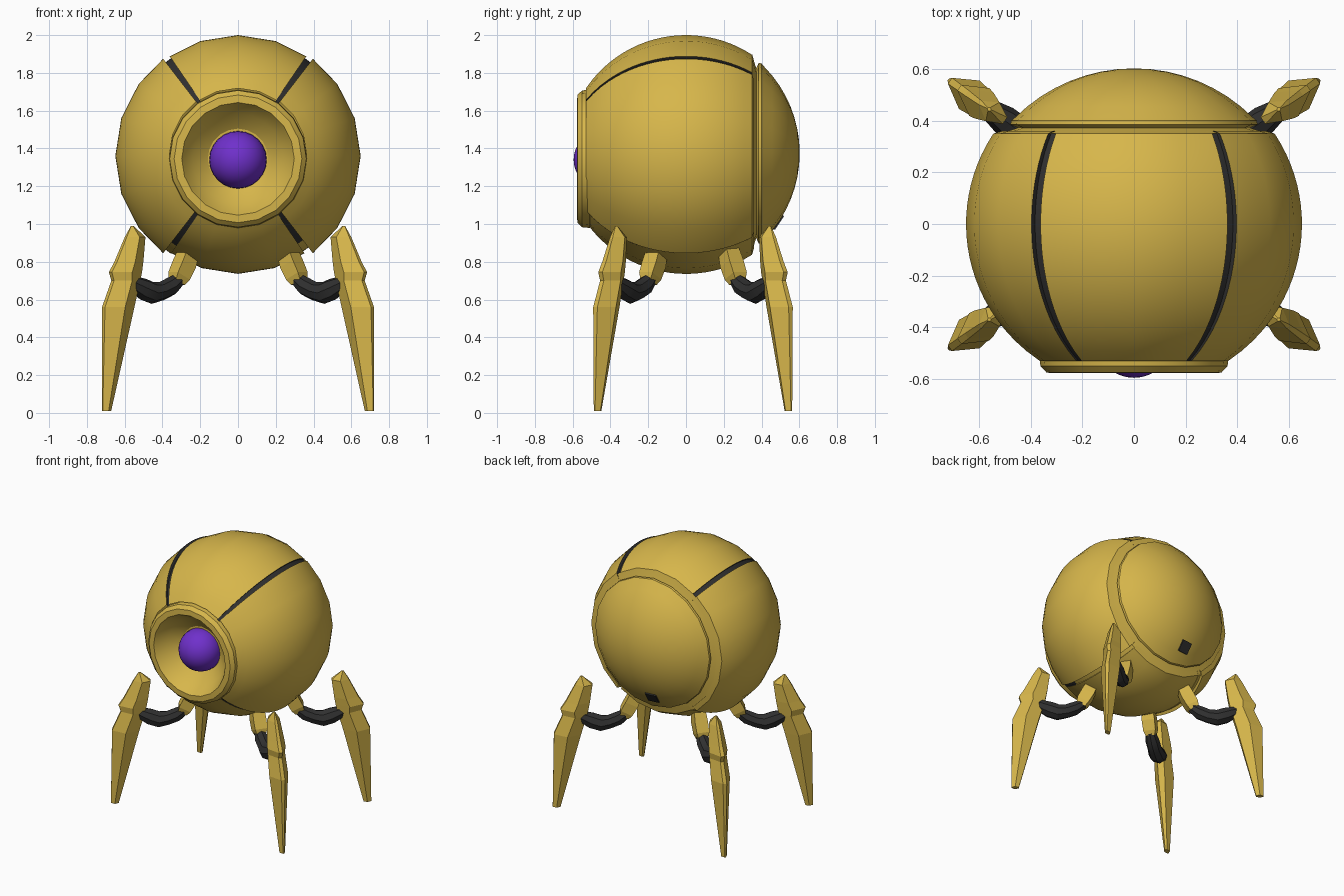
import bpy, bmesh, math
from mathutils import Matrix, Vector

cube = bpy.data.objects.get("Cube")
if cube:
    bpy.data.objects.remove(cube)


def material(name, rgb):
    m = bpy.data.materials.new(name)
    m.use_nodes = True
    m.diffuse_color = (*rgb, 1)
    m.node_tree.nodes["Principled BSDF"].inputs["Base Color"].default_value = (*rgb, 1)
    return m


GOLD = material("gold", (0.68, 0.47, 0.07))
DARK = material("charcoal", (0.03, 0.03, 0.03))
PURPLE = material("purple", (0.16, 0.03, 0.6))
MID = 1.36      # height of the body's axis
R = 0.64        # body radius


def finish(name, bm, mats, smooth=None):
    bmesh.ops.remove_doubles(bm, verts=bm.verts, dist=0.0001)
    bmesh.ops.recalc_face_normals(bm, faces=bm.faces)
    mesh = bpy.data.meshes.new(name)
    bm.to_mesh(mesh)
    bm.free()
    ob = bpy.data.objects.new(name, mesh)
    bpy.context.collection.objects.link(ob)
    for m in mats:
        mesh.materials.append(m)
    if smooth:
        bpy.ops.object.select_all(action='DESELECT')
        ob.select_set(True)
        bpy.context.view_layer.objects.active = ob
        bpy.ops.object.shade_smooth_by_angle(angle=math.radians(smooth))
    return ob


def skin(bm, rings, caps=False):
    """Join equal closed rings of points with quads."""
    loops = [[bm.verts.new(p) for p in ring] for ring in rings]
    for a, b in zip(loops, loops[1:]):
        for i in range(len(a)):
            j = (i + 1) % len(a)
            bm.faces.new((a[i], a[j], b[j], b[i]))
    if caps:
        bm.faces.new(loops[0])
        bm.faces.new(loops[-1])


def lathe(name, profile, z, steps=20, smooth=30):
    """Turn (radius, y) points around the front-to-back axis."""
    bm = bmesh.new()
    turns = [math.tau * i / steps for i in range(steps)]
    skin(bm, [[(r * math.cos(t), y, z + r * math.sin(t)) for t in turns] for r, y in profile])
    return finish(name, bm, [GOLD], smooth)


# Body shell: four panels parted by sunken seams
def shell():
    bm = bmesh.new()
    ys = [-0.53 + 0.88 * i / 22 for i in range(23)]
    profile = [(math.sqrt(R * R - y * y), y) for y in ys] + [(0.5, 0.36)]
    seam = 1.6
    columns = []    # angle, radius factor, kind of the strip that follows
    for start, end, factor in ((-54, 54, 1.015), (54, 126, 1.0),
                               (126, 234, 1.015), (234, 306, 0.975)):
        count = round((end - start) / 18)
        inset = min(factor, 1.0) - 0.02
        for k in range(count + 1):
            a = start + 18 * k
            a += seam if k == 0 else -seam if k == count else 0
            columns.append((a, factor, "panel" if k < count else "wall"))
        columns.append((end - seam, inset, "seam"))
        columns.append((end + seam, inset, "wall"))
    grid = []
    for a, factor, kind in columns:
        t = math.radians(a)
        grid.append([bm.verts.new((r * factor * math.cos(t), y, MID + r * factor * math.sin(t)))
                     for r, y in profile])
    for i, (a, factor, kind) in enumerate(columns):
        p, q = grid[i], grid[(i + 1) % len(grid)]
        for k in range(len(profile) - 1):
            f = bm.faces.new((p[k], p[k + 1], q[k + 1], q[k]))
            below = a > 180
            if kind != "panel" and not (below and profile[k][1] > -0.28):
                f.material_index = 1
    return finish("body_shell", bm, [GOLD, DARK], 30)


shell()

# Back cap with a stepped rim
cap_r, cap_y = 0.652, -0.05
cap = [(0.525, 0.35), (0.47, 0.365), (0.45, 0.372), (0.478, 0.385), (0.475, 0.4)]
for i in range(9):
    a = math.asin(0.46 / cap_r) * (1 - i / 8)
    cap.append((max(cap_r * math.sin(a), 0.0), cap_y + cap_r * math.cos(a)))
lathe("back_cap", cap, 1.375, smooth=25)

# Eye socket: raised ring and bowl
lathe("eye_socket", [(0.345, -0.48), (0.366, -0.51), (0.362, -0.55), (0.338, -0.575),
                     (0.298, -0.577), (0.287, -0.56), (0.24, -0.49), (0.16, -0.43),
                     (0, -0.42)], 1.345)

# Eye ball
bm = bmesh.new()
bmesh.ops.create_uvsphere(bm, u_segments=24, v_segments=16, radius=0.152,
                          matrix=Matrix.Translation((0, -0.443, 1.34))
                          @ Matrix.Rotation(math.pi / 2, 4, 'X'))
finish("eye_ball", bm, [PURPLE], 60)

# Small dark port low on the back cap
bm = bmesh.new()
normal = Vector((-0.09, 0.82, -0.56)).normalized()
spot = Vector((0, cap_y, 1.375)) + normal * (cap_r + 0.001)
bmesh.ops.create_cube(bm, size=1, matrix=Matrix.Translation(spot)
                      @ normal.to_track_quat('Z', 'Y').to_matrix().to_4x4()
                      @ Matrix.Diagonal((0.085, 0.085, 0.009, 1)))
finish("back_port", bm, [DARK])


# Legs, each built in an upright plane turned outwards
HEADING = math.radians(36)
LEG_Y = 0.037


def place(s, w, z, sx, sy):
    x = s * math.cos(HEADING) - w * math.sin(HEADING)
    y = s * math.sin(HEADING) + w * math.cos(HEADING)
    return (sx * x, LEG_Y + sy * y, z)


def tube(path, sides, turn, sx, sy):
    """Rings of (reach, height, radius) set square to the path."""
    rings = []
    for i, (s, z, r) in enumerate(path):
        a, b = path[max(i - 1, 0)], path[min(i + 1, len(path) - 1)]
        d = Vector((b[0] - a[0], b[1] - a[1])).normalized()
        ring = []
        for k in range(sides):
            t = math.tau * (k + turn) / sides
            u, w = r * math.cos(t), r * math.sin(t)
            ring.append(place(s - d.y * u, w, z + d.x * u, sx, sy))
        rings.append(ring)
    return rings


# height, inner reach, outer reach, half width
SHIN = [(0.99, 0.685, 0.70, 0.008), (0.93, 0.617, 0.735, 0.045), (0.80, 0.635, 0.80, 0.062),
        (0.745, 0.645, 0.835, 0.066), (0.70, 0.655, 0.82, 0.062), (0.56, 0.695, 0.88, 0.068),
        (0.01, 0.835, 0.888, 0.02)]
HIP = [(0.29, 0.93, 0.05), (0.35, 0.79, 0.065), (0.385, 0.725, 0.062), (0.40, 0.69, 0.045)]
JOINT = [(0.38, 0.71, 0.035), (0.44, 0.67, 0.05), (0.50, 0.645, 0.05), (0.56, 0.635, 0.058),
         (0.62, 0.655, 0.058), (0.70, 0.69, 0.04)]

for sy, end in ((-1, "front"), (1, "back")):
    for sx, side in ((1, "left"), (-1, "right")):
        label = f"{end}_{side}"
        bm = bmesh.new()
        skin(bm, tube(HIP, 4, 0.5, sx, sy), True)
        finish(label + "_hip", bm, [GOLD])
        bm = bmesh.new()
        skin(bm, tube(JOINT, 8, 0, sx, sy), True)
        finish(label + "_joint", bm, [DARK], 25)
        bm = bmesh.new()
        rings = []
        for z, inner, outer, w in SHIN:
            mid = (inner + outer) / 2
            rings.append([place(s, v * w, z, sx, sy) for s, v in
                          ((inner, -0.35), (mid, -1), (outer, -0.2),
                           (outer, 0.2), (mid, 1), (inner, 0.35))])
        skin(bm, rings, True)
        finish(label + "_shin", bm, [GOLD])
